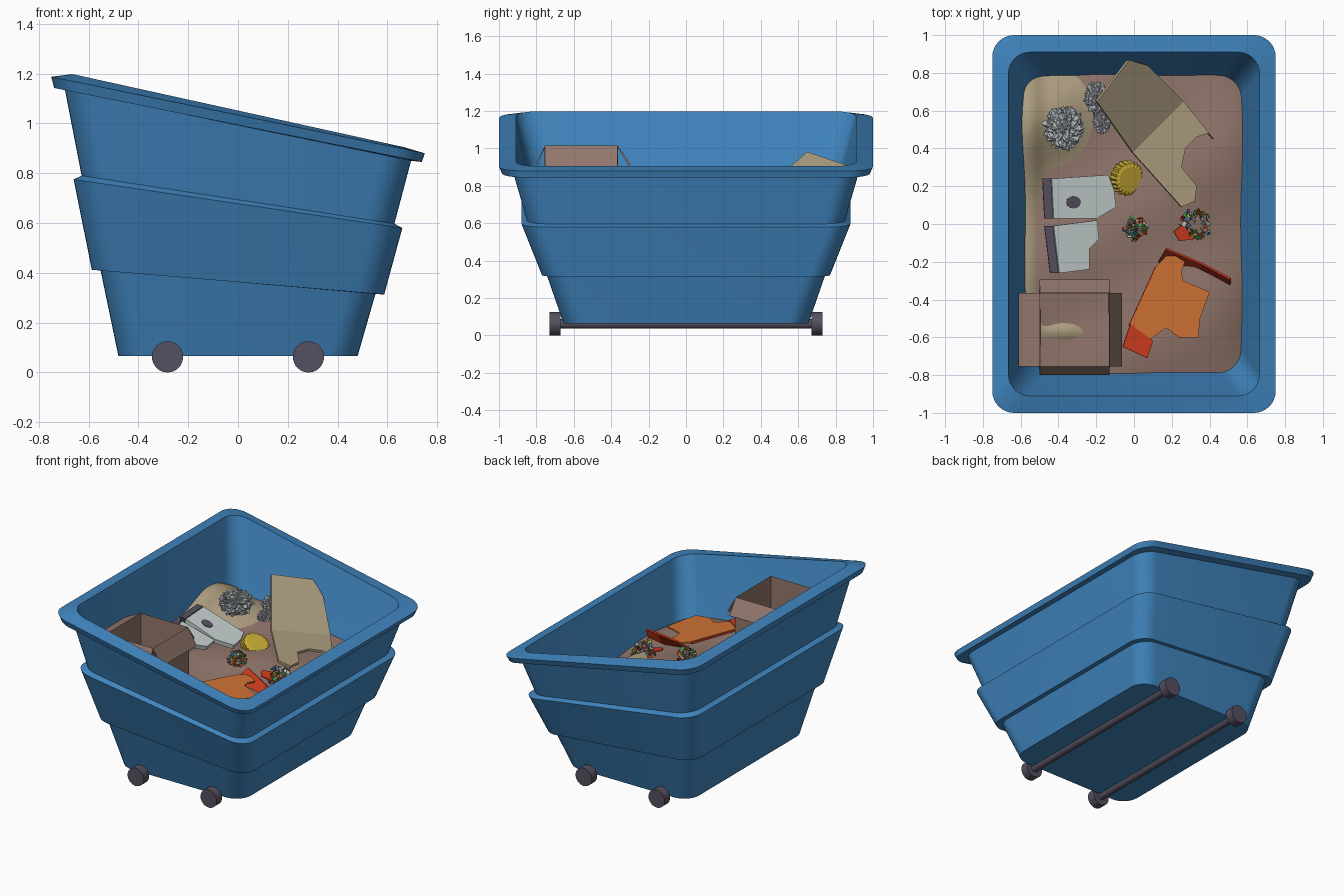
import bpy, bmesh, math, random
from mathutils import Vector, Matrix, Euler, noise

if "Cube" in bpy.data.objects:
    bpy.data.objects.remove(bpy.data.objects["Cube"])

random.seed(4)
COLOURS = {"blue": (.051, .235, .52), "dark_grey": (.09, .08, .115), "brown": (.29, .185, .15),
           "tan": (.42, .34, .215), "white": (.57, .63, .63), "silver": (.42, .45, .47),
           "yellow": (.58, .40, .035), "red": (.62, .045, .013), "orange": (.62, .17, .035),
           "green": (.06, .51, .13)}
MATS = {}
for n, c in COLOURS.items():
    MATS[n] = bpy.data.materials.new(n)
    MATS[n].diffuse_color = (*c, 1)


def finish(name, bm, *mats, smooth=None, thick=0):
    """Turn a bmesh into a named, coloured object."""
    me = bpy.data.meshes.new(name)
    bm.to_mesh(me)
    bm.free()
    ob = bpy.data.objects.new(name, me)
    bpy.context.collection.objects.link(ob)
    for m in mats:
        me.materials.append(MATS[m])
    if thick:
        mod = ob.modifiers.new("thickness", 'SOLIDIFY')
        mod.thickness, mod.offset = thick, 0
    if smooth:
        bpy.ops.object.select_all(action='DESELECT')
        ob.select_set(True)
        bpy.context.view_layer.objects.active = ob
        bpy.ops.object.shade_smooth_by_angle(angle=math.radians(smooth))
    return ob


def panels(name, mat, polys, thick=.012):
    """Thin sheets from a few outline points."""
    bm = bmesh.new()
    for p in polys:
        bm.faces.new([bm.verts.new(v) for v in p])
    bmesh.ops.remove_doubles(bm, verts=bm.verts, dist=1e-5)
    return finish(name, bm, mat, thick=thick)


def ring(bm, hx, hy, zl, zr, r=.115, n=8):
    """Rounded rectangle whose height slopes from zl (left) to zr (right)."""
    out = []
    for k, (sx, sy) in enumerate([(1, 1), (-1, 1), (-1, -1), (1, -1)]):
        for i in range(n + 1):
            a = math.pi / 2 * (k + i / n)
            x = sx * (hx - r) + r * math.cos(a)
            y = sy * (hy - r) + r * math.sin(a)
            out.append(bm.verts.new((x, y, zl + (zr - zl) * (x + hx) / (2 * hx))))
    return out


# Bin: stepped tub with rolled rim and inner wall
bm = bmesh.new()
tiers = [(.48, .655, .065, .065), (.552, .745, .41, .315), (.587, .77, .412, .313),
         (.66, .88, .775, .58), (.628, .85, .79, .597), (.695, .925, 1.135, .85),
         (.738, .985, 1.142, .845), (.75, 1.0, 1.187, .88), (.665, .91, 1.198, .905),
         (.572, .79, .74, .55), (.44, .6, .1, .1)]
rings = [ring(bm, *t) for t in tiers]
for a, b in zip(rings, rings[1:]):
    for i in range(len(a)):
        j = (i + 1) % len(a)
        bm.faces.new((a[i], a[j], b[j], b[i]))
bm.faces.new(rings[0][::-1])
bm.faces.new(rings[-1])
finish("bin_tub", bm, "blue", smooth=20)


# Axles and wheels
def rod(name, x, y, r, length):
    bm = bmesh.new()
    bmesh.ops.create_cone(bm, cap_ends=True, segments=32, radius1=r, radius2=r, depth=length,
                          matrix=Matrix.Translation((x, y, .0625)) @ Matrix.Rotation(math.pi / 2, 4, 'X'))
    finish(name, bm, "dark_grey", smooth=30)


for x in (-.283, .283):
    rod("axle", x, 0, .026, 1.36)
    for y in (-.7, .7):
        rod("wheel", x, y, .0625, .06)


# Rubbish heap: two wavy sheets that cross each other
def heap(x, y):
    return (.665 - .12 * x - .05 * max(0, x / .57) ** 4 - .03 * abs(y / .8) ** 4
            + .012 * math.sin(9 * x + 4 * y) + .012 * math.sin(8 * y - 5 * x + 1))


def tan_heap(x, y):
    return (heap(x, y) - .03 + .11 * math.exp(-((x + .47) ** 2 / .05 + (y - .57) ** 2 / .06))
            + .05 / (1 + math.exp((x + .51) * 50))
            + .05 * math.exp(-((x + .37) ** 2 / .02 + (y + .57) ** 2 / .004)))


def sheet(name, mat, f, x0, x1):
    bm = bmesh.new()
    bmesh.ops.create_grid(bm, x_segments=50, y_segments=64, size=1)
    for v in bm.verts:
        v.co.x = x0 + (x1 - x0) * (v.co.x + 1) / 2
        v.co.y *= .8
        v.co.z = f(v.co.x, v.co.y)
    finish(name, bm, mat, smooth=60)


sheet("brown_rubbish", "brown", heap, -.6, .6)
sheet("tan_rubbish", "tan", tan_heap, -.6, .15)

# Open cardboard box with folded-out flaps
X0, X1, Y0, Y1, T, B = -.5, -.13, -.755, -.365, 1.01, .6
corners = [(X0, Y0), (X1, Y0), (X1, Y1), (X0, Y1)]
flaps = [(0, -.04, .92), (.06, 0, .9), (0, .065, .91), (-.11, 0, .955)]
polys = []
for i, (dx, dy, fz) in enumerate(flaps):
    (ax, ay), (bx, by) = corners[i], corners[(i + 1) % 4]
    polys.append([(ax, ay, B), (bx, by, B), (bx, by, T), (ax, ay, T)])
    polys.append([(ax, ay, T), (bx, by, T), (bx + dx, by + dy, fz), (ax + dx, ay + dy, fz)])
panels("open_box", "brown", polys)

# Folded cardboard sheet leaning on the back wall
F1, F2 = (-.01, .38, .74), (.26, .65, .67)
panels("cardboard_sheet", "tan", [
    [F1, F2, (.07, .84, .82), (-.03, .87, .90), (-.2, .65, .975)],
    [F2, F1, (.25, .09, .70), (.32, .12, .67), (.33, .2, .67), (.25, .3, .68),
     (.27, .4, .67), (.33, .46, .65), (.39, .48, .63), (.42, .45, .62)]], .018)

# Two broken white slabs with dark backs
slabs = [[(-.44, .24), (-.14, .26), (-.11, .18), (-.1, .09), (-.2, .03), (-.43, .03)],
         [(-.43, -.01), (-.2, .02), (-.19, -.08), (-.24, -.13), (-.24, -.24), (-.40, -.26)]]


def slab_z(x):
    return .71 - .36 * (x + .1)


for pts in slabs:
    panels("white_slab", "white", [[(x, y, slab_z(x)) for x, y in pts]], .03)
    (ax, ay), (bx, by) = pts[0], pts[-1]
    za, zb = slab_z(ax), slab_z(bx)
    panels("slab_back", "dark_grey", [
        [(ax, ay, za + .01), (bx, by, zb + .01), (bx - .04, by, zb + .015), (ax - .04, ay, za + .015)],
        [(ax - .04, ay, za + .015), (bx - .04, by, zb + .015), (bx - .04, by, .7), (ax - .04, ay, .7)]])
hole = [(-.32 + .038 * math.cos(a), .115 + .033 * math.sin(a)) for a in (i * math.pi / 6 for i in range(12))]
panels("slab_hole", "dark_grey", [[(x, y, slab_z(x) + .017) for x, y in hole]], .006)

# Crumpled foil balls
for i, (x, y, z, rx, ry) in enumerate([(-.37, .51, .79, .10, .11), (-.20, .67, .77, .06, .08),
                                       (-.17, .55, .74, .045, .07)]):
    bm = bmesh.new()
    bmesh.ops.create_icosphere(bm, subdivisions=5, radius=1)
    for v in bm.verts:
        d = .85 + .45 * abs(noise.noise(v.co * 3 + Vector((i * 7, 0, 0)))) + .22 * noise.noise(v.co * 8)
        v.co = Vector((x + v.co.x * d * rx, y + v.co.y * d * ry, z + v.co.z * d * rx * .75))
    finish("foil_ball", bm, "silver")

# Fluted bottle cap, half buried
bm = bmesh.new()
loops = []
for r, z in ((.065, .022), (.082, .016), (.09, -.03)):
    loops.append([bm.verts.new((r * (1 + .05 * math.cos(math.pi * k)) * math.cos(k * math.pi / 22),
                                r * (1 + .05 * math.cos(math.pi * k)) * math.sin(k * math.pi / 22), z))
                  for k in range(44)])
for a, b in zip(loops, loops[1:]):
    for i in range(44):
        bm.faces.new((a[i], b[i], b[(i + 1) % 44], a[(i + 1) % 44]))
bm.faces.new(loops[0])
bm.transform(Matrix.Translation((-.03, .24, .685)) @ Euler((.15, .5, 0)).to_matrix().to_4x4())
finish("bottle_cap", bm, "yellow", thick=.006)

# Balls of coloured paper scraps
scraps = ("red", "orange", "yellow", "green", "blue", "white")
for x, y, R in ((.01, -.02, .06), (.33, .0, .085)):
    bm = bmesh.new()
    for _ in range(130):
        d = Vector([random.gauss(0, 1) for _ in range(3)]).normalized() * R * random.uniform(.6, 1)
        rot = Euler([random.uniform(0, 6.3) for _ in range(3)]).to_matrix()
        w, h = random.uniform(.008, .02), random.uniform(.005, .012)
        c = Vector((x, y, heap(x, y) + R * .35)) + d
        f = bm.faces.new([bm.verts.new(c + rot @ Vector((sx * w, sy * h, 0)))
                          for sx, sy in ((-1, -1), (1, -1), (1, 1), (-1, 1))])
        f.material_index = random.randrange(6)
    finish("paper_scraps", bm, *scraps, thick=.003)


# Torn orange packet with red ends
def lay(pts, up):
    return [(x, y, heap(x, y) + up) for x, y in pts]


panels("packet_body", "orange", [lay([(-.02, -.53), (.07, -.62), (.17, -.55), (.24, -.6), (.34, -.6), (.35, -.5),
                                      (.40, -.36), (.33, -.33), (.26, -.30), (.25, -.25), (.27, -.2),
                                      (.19, -.15), (.12, -.22)], .045)], .01)
top = lay([(.17, -.13), (.36, -.21), (.51, -.29)], .075)
panels("packet_red_ends", "red", [
    [top[0], top[1], (.35, -.24, .60), (.13, -.2, .66)],
    [top[1], top[2], (.51, -.33, .55), (.35, -.24, .60)],
    lay([(-.06, -.65), (.07, -.71), (.10, -.62), (-.02, -.53)], .05),
    lay([(-.03, -.54), (.03, -.52), (.14, -.22), (.11, -.23)], .04)])
panels("red_scrap", "red", [lay([(.21, -.04), (.26, .0), (.32, -.08), (.24, -.09)], .03)], .008)

for m in bpy.data.materials:
    if m.users and not m.is_grease_pencil:
        m.use_nodes = True
        m.node_tree.nodes["Principled BSDF"].inputs["Base Color"].default_value = m.diffuse_color
